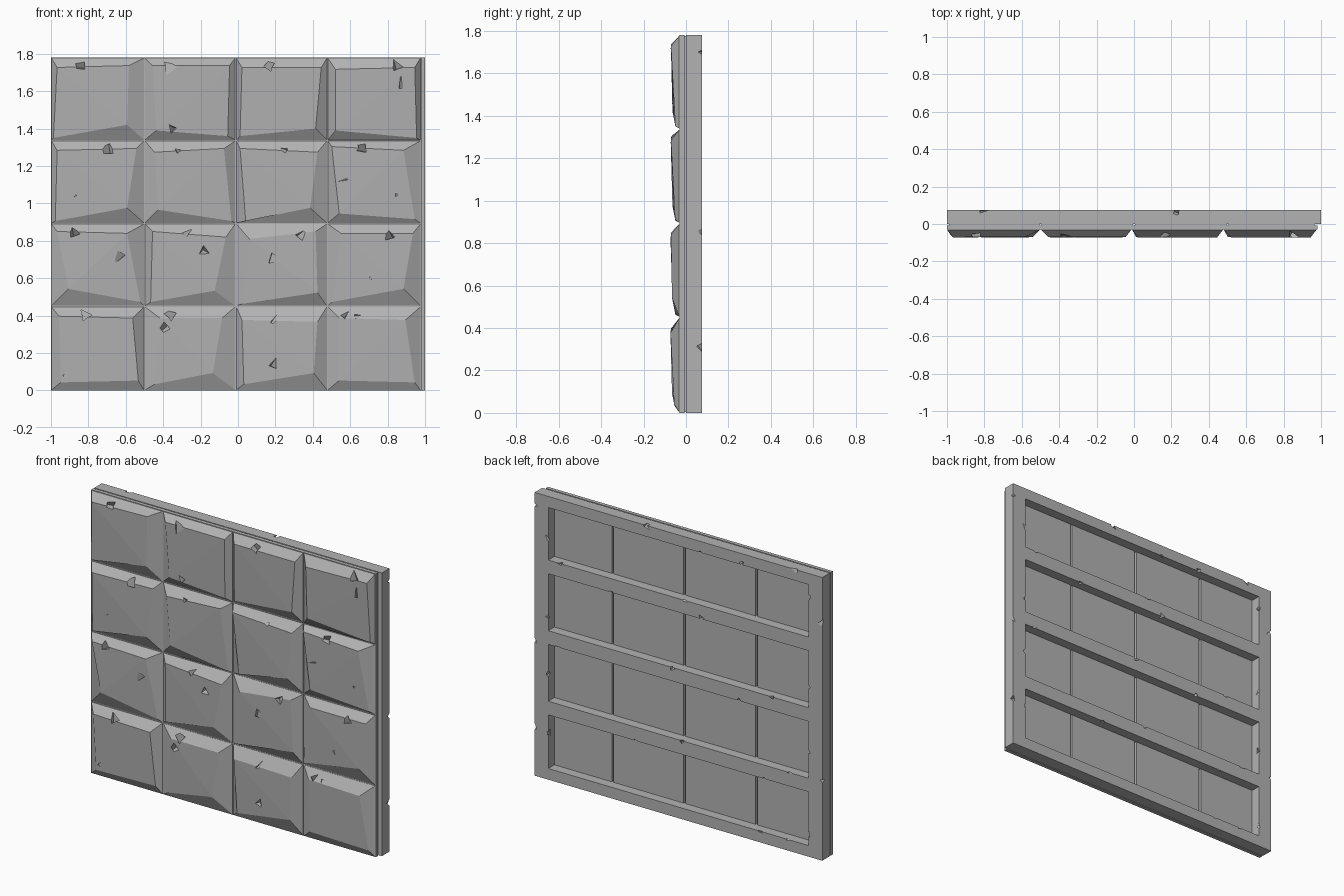
import bpy, bmesh, random
from mathutils import Matrix, Euler, Vector

random.seed(4)
if "Cube" in bpy.data.objects:
    bpy.data.objects.remove(bpy.data.objects["Cube"], do_unlink=True)

stone = bpy.data.materials.new("grey_stone")
stone.use_nodes = True
stone.diffuse_color = (0.45, 0.45, 0.45, 1)
stone.node_tree.nodes["Principled BSDF"].inputs["Base Color"].default_value = stone.diffuse_color

HEIGHT = 1.78
COLUMNS = [-1, -0.5, -0.012, 0.478, 0.978]
ROWS = [0, 0.45, 0.893, 1.337, HEIGHT]


def finish(bm, name):
    bmesh.ops.recalc_face_normals(bm, faces=bm.faces)
    mesh = bpy.data.meshes.new(name)
    bm.to_mesh(mesh)
    bm.free()
    mesh.materials.append(stone)
    obj = bpy.data.objects.new(name, mesh)
    bpy.context.collection.objects.link(obj)
    return obj


def add_box(bm, low, high):
    low, high = Vector(low), Vector(high)
    size = high - low
    matrix = Matrix.Translation((low + high) / 2) @ Matrix.Diagonal((*size, 1))
    bmesh.ops.create_cube(bm, size=1, matrix=matrix)


def chip(obj, spots):
    """Knock small pointed chips out of an object; spots are (place, radius)."""
    bm = bmesh.new()
    for place, radius in spots:
        turn = Euler([random.uniform(0, 6.28) for _ in range(3)]).to_matrix().to_4x4()
        bmesh.ops.create_cone(bm, cap_ends=True, segments=3, radius1=radius, radius2=0,
                              depth=radius * 1.3, matrix=Matrix.Translation(place) @ turn)
    cutter = finish(bm, "chip_cutter")
    cutter.hide_render = True
    cut = obj.modifiers.new("chips", 'BOOLEAN')
    cut.operation, cut.solver, cut.object = 'DIFFERENCE', 'EXACT', cutter
    graph = bpy.context.evaluated_depsgraph_get()
    mesh = bpy.data.meshes.new_from_object(obj.evaluated_get(graph))
    obj.modifiers.clear()
    obj.data = mesh
    bpy.data.objects.remove(cutter, do_unlink=True)


# Front slab behind the stone blocks
bm = bmesh.new()
add_box(bm, (-1, -0.03, 0), (0.98, -0.007, HEIGHT))
finish(bm, "front_slab")

# Four boards with narrow open seams, seen in the back recesses
bm = bmesh.new()
seams = [-0.996, -0.5, 0, 0.5, 0.972]
for left, right in zip(seams, seams[1:]):
    add_box(bm, (left + 0.006, -0.008, 0.004), (right - 0.006, 0.014, HEIGHT - 0.004))
finish(bm, "back_boards")

# Rough stone blocks: crown corner insets (x, z) in hundredths,
# lower left, lower right, upper right, upper left; bottom row first
CROWNS = [
    [(5, 4, 3, 5, 6, 6, 4, 5), (5, 3, 12, 9, 7, 6, 8, 6),
     (4, 3, 7, 9, 5, 8, 3, 7), (6, 5, 3, 4, 8, 7, 6, 6)],
    [(9, 9, 2, 2, 9, 5, 3, 4), (3, 2, 11, 8, 5, 7, 4, 4),
     (3, 1, 5, 7, 6, 4, 7, 8), (2, 2, 9, 9, 4, 5, 7, 5)],
    [(2, 1, 9, 8, 4, 4, 3, 5), (7, 7, 2, 1, 6, 4, 5, 6),
     (5, 1, 9, 8, 5, 6, 2, 4), (6, 5, 3, 2, 9, 5, 2, 3)],
    [(1, 1, 9, 8, 8, 4, 3, 5), (6, 5, 4, 2, 3, 4, 4, 4),
     (2, 2, 6, 6, 3, 5, 3, 5), (4, 5, 2, 1, 3, 5, 4, 6)],
]


def add_block(bm, x0, x1, z0, z1, insets):
    corners = [(x0, z0, 1, 1), (x1, z0, -1, 1), (x1, z1, -1, -1), (x0, z1, 1, -1)]
    base, rim, crown = [], [], []
    for i, (x, z, sx, sz) in enumerate(corners):
        dx, dz = insets[2 * i] / 100, insets[2 * i + 1] / 100
        x, z = x + sx * 0.003, z + sz * 0.003
        depth = 0.048 + 0.2 * dz if sz > 0 else 0.066 + 0.1 * dz
        base.append(bm.verts.new((x, -0.02, z)))
        rim.append(bm.verts.new((x, -0.032, z)))
        crown.append(bm.verts.new((x + sx * dx, -min(depth, 0.073), z + sz * dz)))
    bm.faces.new(base)
    for lower, upper in ((base, rim), (rim, crown)):
        for i in range(4):
            j = (i + 1) % 4
            bm.faces.new((lower[i], lower[j], upper[j], upper[i]))
    bmesh.ops.triangulate(bm, faces=[bm.faces.new(crown)])


bm = bmesh.new()
for r, row in enumerate(CROWNS):
    for c, insets in enumerate(row):
        add_block(bm, COLUMNS[c], COLUMNS[c + 1], ROWS[r], ROWS[r + 1], insets)
blocks = finish(bm, "stone_blocks")

# Chips on the block faces and along their upper edges
face_chips = [(-0.88, 1.04), (-0.4, 0.97), (0.57, 1.13), (0.87, 1.63), (-0.17, 0.74),
              (-0.64, 0.73), (0.72, 0.6), (0.2, 0.13), (-0.9, 0.1), (-0.38, 0.33),
              (0.85, 1.04), (-0.34, 1.4), (0.56, 0.42), (0.2, 0.7)]
spots = [((x, -0.075, z), 0.045) for x, z in face_chips]
for r in range(4):
    for c in range(4):
        x = COLUMNS[c] + random.uniform(0.12, 0.38)
        spots.append(((x, -0.075, ROWS[r + 1] - 0.05), 0.05))
chip(blocks, spots)

# Back frame: border and three rails, cut as one lattice and thickened
xs = [-1, -0.905, 0.905, 1]
zs = [0, 0.07]
for z in ROWS[1:4]:
    zs += [z - 0.043, z + 0.043]
zs += [HEIGHT - 0.07, HEIGHT]
bm = bmesh.new()
grid = [[bm.verts.new((x, 0, z)) for x in xs] for z in zs]
faces = []
for j in range(len(zs) - 1):
    for i in range(3):
        if i == 1 and j % 2 == 1:
            continue
        faces.append(bm.faces.new((grid[j][i], grid[j][i + 1],
                                   grid[j + 1][i + 1], grid[j + 1][i])))
extruded = bmesh.ops.extrude_face_region(bm, geom=faces, use_keep_orig=True)
moved = [v for v in extruded["geom"] if isinstance(v, bmesh.types.BMVert)]
bmesh.ops.translate(bm, verts=moved, vec=(0, 0.075, 0))
frame = finish(bm, "back_frame")

# Chips along the outer edges, the openings and the rails
BACK = 0.075
spots = [((x, BACK, HEIGHT), 0.035) for x in (-0.8, 0.23)]
spots += [((1, BACK, z), 0.035) for z in (0.3, 0.85, 1.7)]
spots += [((-1, BACK, z), 0.035) for z in (0.5, 1.5)]
for z in zs[1:-1]:
    for _ in range(2):
        spots.append(((random.uniform(-0.85, 0.85), BACK, z), 0.025))
for side in (-0.905, 0.905):
    for low, high in zip(ROWS, ROWS[1:]):
        spots.append(((side, BACK, (low + high) / 2 + random.uniform(-0.1, 0.1)), 0.028))
chip(frame, spots)
